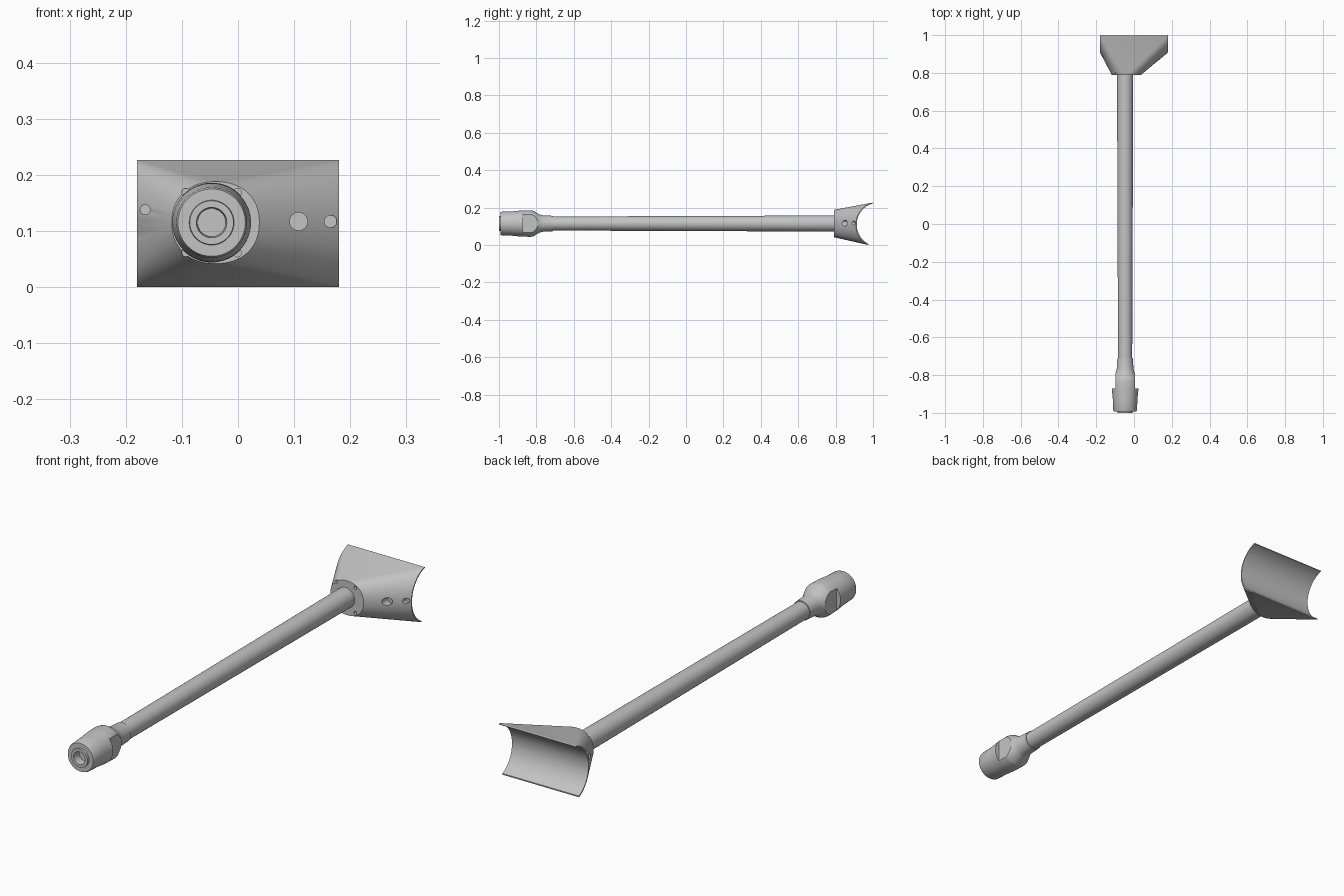
import bpy, bmesh, math
from mathutils import Vector

if "Cube" in bpy.data.objects:
    bpy.data.objects.remove(bpy.data.objects["Cube"])

AX, AZ = -0.047, 0.115          # long axis of the tool, parallel to y
grey = bpy.data.materials.new("satin_grey")
grey.diffuse_color = (0.55, 0.55, 0.55, 1)
grey.use_nodes = True
grey.node_tree.nodes["Principled BSDF"].inputs["Base Color"].default_value = grey.diffuse_color


def add_object(name, bm):
    bmesh.ops.recalc_face_normals(bm, faces=bm.faces)
    me = bpy.data.meshes.new(name)
    bm.to_mesh(me)
    bm.free()
    ob = bpy.data.objects.new(name, me)
    bpy.context.collection.objects.link(ob)
    me.materials.append(grey)
    return ob


def lathe(name, profile, n=64, x=AX, z=AZ):
    """Closed solid turned around the y direction from (radius, y) points."""
    bm = bmesh.new()
    rings = []
    for r, y in profile:
        rings.append([bm.verts.new((x + r * math.cos(2 * math.pi * i / n), y,
                                    z + r * math.sin(2 * math.pi * i / n))) for i in range(n)])
    for a, b in zip(rings, rings[1:]):
        for i in range(n):
            j = (i + 1) % n
            bm.faces.new((a[i], a[j], b[j], b[i]))
    bm.faces.new(rings[0])
    bm.faces.new(rings[-1])
    return add_object(name, bm)


def box(name, lo, hi):
    bm = bmesh.new()
    bmesh.ops.create_cube(bm, size=1)
    for v in bm.verts:
        v.co = Vector([l + (c + 0.5) * (h - l) for c, l, h in zip(v.co, lo, hi)])
    return add_object(name, bm)


def cut(ob, cutters):
    for c in cutters:
        m = ob.modifiers.new("cut", 'BOOLEAN')
        m.operation, m.solver, m.object = 'DIFFERENCE', 'EXACT', c
    dg = bpy.context.evaluated_depsgraph_get()
    me = bpy.data.meshes.new_from_object(ob.evaluated_get(dg))
    ob.modifiers.clear()
    ob.data = me
    for c in cutters:
        bpy.data.objects.remove(c)


def smooth(ob, angle=28):
    bpy.ops.object.select_all(action='DESELECT')
    ob.select_set(True)
    bpy.context.view_layer.objects.active = ob
    bpy.ops.object.shade_smooth_by_angle(angle=math.radians(angle))


# Slightly tapered shaft
shaft = lathe("shaft", [(0.0375, -0.74), (0.0375, -0.70), (0.043, 0.80)])
smooth(shaft)

# Coupling head: blind bore, nose ring, flared barrel, cone and neck
head = lathe("coupling_head", [
    (0.025, -0.965), (0.027, -1.0), (0.039, -1.0), (0.040, -0.992), (0.060, -0.992),
    (0.063, -0.985), (0.065, -0.93), (0.070, -0.88), (0.071, -0.83), (0.068, -0.815),
    (0.049, -0.785), (0.044, -0.765), (0.041, -0.71), (0.036, -0.71)])
# Wrench flats on both sides
cut(head, [box("flat_cutter", (AX + min(s * 0.052, s * 0.2), -0.872, 0),
               (AX + max(s * 0.052, s * 0.2), -0.79, 0.25)) for s in (-1, 1)])
smooth(head)

# Saddle: skin from a rounded mounting face to a wide trough
CY, CZ, R_IN, R_OUT = 1.030, 0.1095, 0.117, 0.122
bm = bmesh.new()
for i in range(64):             # mounting face
    t = 2 * math.pi * i / 64
    c, s = math.cos(t), math.sin(t)
    bm.verts.new((-0.040 + 0.078 * math.copysign(abs(c) ** 0.9, c), 0.79,
                  AZ + 0.073 * math.copysign(abs(s) ** 0.9, s)))
a0 = math.atan2(0.225 - CZ, 0.996 - CY)
a1 = math.atan2(0.001 - CZ, 0.972 - CY) + 2 * math.pi
for x in (-0.18, 0.18):         # trough ends
    for i in range(33):
        t = a0 + (a1 - a0) * i / 32
        bm.verts.new((x, CY + R_OUT * math.cos(t), CZ + R_OUT * math.sin(t)))
    bm.verts.new((x, 1.0, 0.225))
    bm.verts.new((x, 0.976, 0.0))
hull = bmesh.ops.convex_hull(bm, input=bm.verts)
loose = [v for v in bm.verts if not v.link_faces]
bmesh.ops.delete(bm, geom=loose, context='VERTS')
saddle = add_object("saddle", bm)

# Trough cutter running along x
bm = bmesh.new()
ends = [[bm.verts.new((x, CY + R_IN * math.cos(2 * math.pi * i / 96),
                       CZ + R_IN * math.sin(2 * math.pi * i / 96))) for i in range(96)]
        for x in (-0.3, 0.3)]
for i in range(96):
    j = (i + 1) % 96
    bm.faces.new((ends[0][i], ends[0][j], ends[1][j], ends[1][i]))
bm.faces.new(ends[0])
bm.faces.new(ends[1])
cutters = [add_object("trough_cutter", bm)]

# Blind holes on the flanks: x, z, radius, bottom y
for x, z, r, y in ((0.108, 0.117, 0.016, 0.875), (0.165, 0.117, 0.011, 0.908),
                   (-0.166, 0.138, 0.009, 0.903)):
    cutters.append(lathe("hole_cutter", [(r, 0.7), (r, y)], 24, x, z))
# Screw recesses around the mounting face
for sx in (-1, 1):
    for sz in (-1, 1):
        cutters.append(lathe("screw_cutter", [(0.007, 0.7), (0.007, 0.805)], 16,
                             AX + sx * 0.046, AZ + sz * 0.054))
cut(saddle, cutters)
smooth(saddle)
